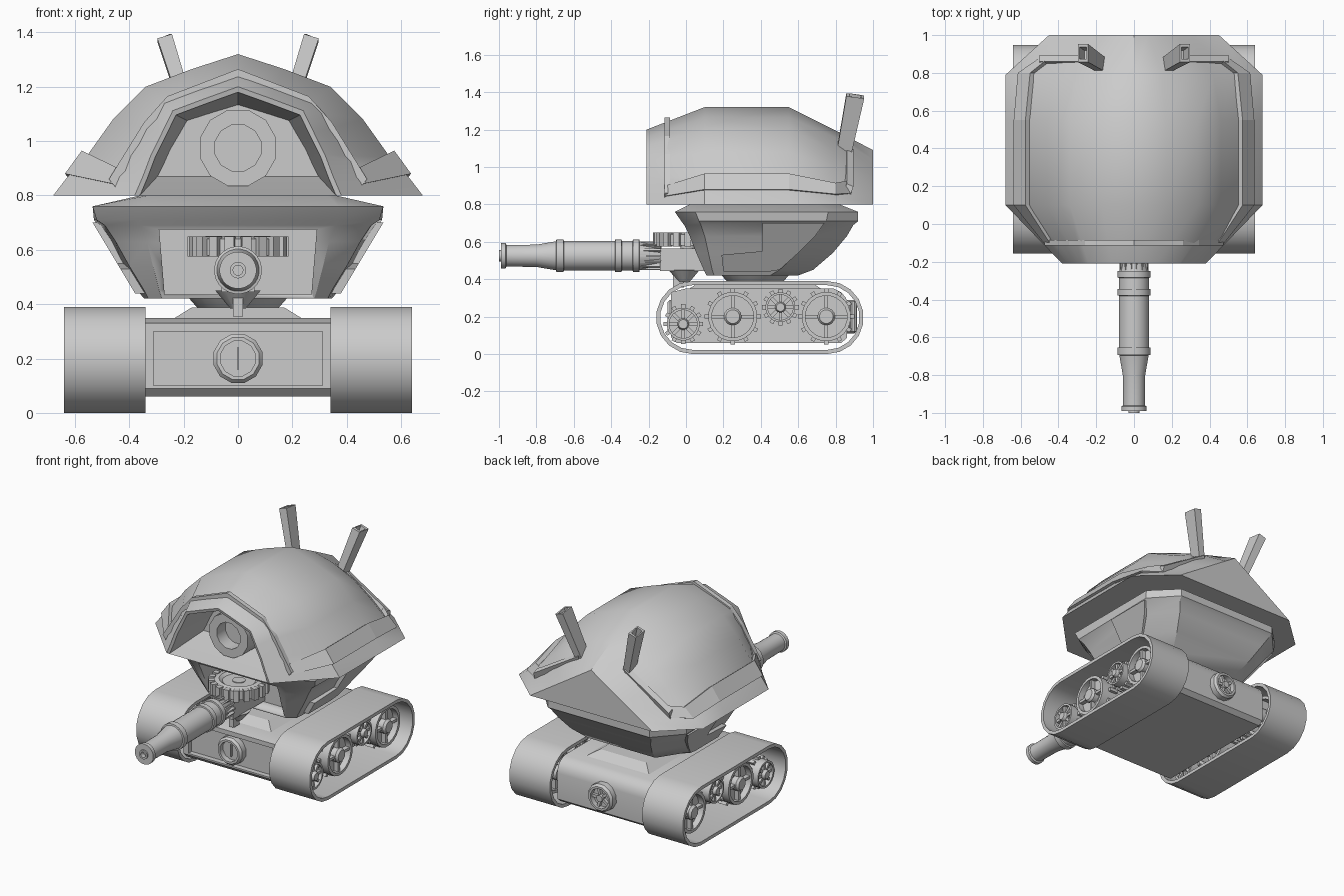
import bpy, bmesh
from math import pi, sin, cos
from mathutils import Matrix, Vector

if "Cube" in bpy.data.objects:
    bpy.data.objects.remove(bpy.data.objects["Cube"])

AX = {'X': Matrix.Rotation(pi / 2, 4, 'Y'), 'Y': Matrix.Rotation(-pi / 2, 4, 'X'), 'Z': Matrix.Identity(4)}


def finish(name, bm, angle=32):
    bmesh.ops.recalc_face_normals(bm, faces=bm.faces)
    me = bpy.data.meshes.new(name)
    bm.to_mesh(me)
    bm.free()
    ob = bpy.data.objects.new(name, me)
    bpy.context.collection.objects.link(ob)
    for o in bpy.context.selected_objects:
        o.select_set(False)
    ob.select_set(True)
    bpy.context.view_layer.objects.active = ob
    if angle:
        bpy.ops.object.shade_smooth_by_angle(angle=angle * pi / 180)
    return ob


def loft(name, rings, wrap=False, angle=32):
    bm = bmesh.new()
    vs = [[bm.verts.new(p) for p in r] for r in rings]
    n = len(vs[0])
    for a, b in zip(vs, vs[1:] + (vs[:1] if wrap else [])):
        for i in range(n):
            j = (i + 1) % n
            bm.faces.new((a[i], a[j], b[j], b[i]))
    if not wrap:
        bm.faces.new(vs[0])
        bm.faces.new(vs[-1])
    return finish(name, bm, angle)


def lathe(name, c, axis, prof, n=24, wrap=False, angle=32):
    m = Matrix.Translation(c) @ AX[axis]
    return loft(name, [[m @ Vector((r * cos(2 * pi * (i + .5) / n), r * sin(2 * pi * (i + .5) / n), h))
                        for i in range(n)] for r, h in prof], wrap, angle)


def boxes(name, mats):
    bm = bmesh.new()
    for m in mats:
        bmesh.ops.create_cube(bm, size=1, matrix=m)
    return finish(name, bm, 0)


def box(c, s):
    return Matrix.Translation(c) @ Matrix.Diagonal((*s, 1))


def spread(c, axis, n, r, size, off=0):
    """n boxes radially around an axis; size = (radial, tangential, axial)"""
    return [Matrix.Translation(c) @ AX[axis] @ Matrix.Rotation(2 * pi * i / n + off, 4, 'Z')
            @ box((r, 0, 0), size) for i in range(n)]


def cut(ob, cutter):
    mod = ob.modifiers.new('cut', 'BOOLEAN')
    mod.operation, mod.object, mod.solver = 'DIFFERENCE', cutter, 'EXACT'
    bpy.context.view_layer.objects.active = ob
    bpy.ops.object.modifier_apply(modifier='cut')
    bpy.data.objects.remove(cutter)


def mirror(half):
    return [(-x, y, z) for x, y, z in reversed(half) if x] + half


# hull with recessed front panel, rounded rear edge
hull_prof = [(-.05, .06), (.83, .06), (.86, .085), (.865, .26), (.855, .3), (.83, .33), (.79, .35), (0, .35), (-.08, .33), (-.08, .09)]
hull = loft('hull', [[(x, y, z) for y, z in hull_prof] for x in (-.345, .345)])
cut(hull, boxes('panel_cutter', [box((0, -.08, .2), (.62, .07, .2))]))
loft('hull_top_plinth', [[(-a, .37 - b, z), (a, .37 - b, z), (a, .37 + b, z), (-a, .37 + b, z)]
                         for a, b, z in ((.24, .36, .345), (.17, .29, .388))], angle=0)

# round hatches front and back
for nm, y, s in (('front', -.045, -1), ('back', .86, 1)):
    lathe(nm + '_hatch_ring', (0, y, .2), 'Y', [(.093, 0), (.093, s * .04), (.08, s * .055), (.066, s * .055), (.066, 0)], 12, True)
    lathe(nm + '_hatch_disc', (0, y, .2), 'Y', [(.068, -s * .01), (.068, s * .02)], 12)
lathe('back_hatch_hub', (0, .87, .2), 'Y', [(.022, 0), (.022, .045)], 12)
boxes('hatch_bars', spread((0, .885, .2), 'Y', 5, .035, (.07, .018, .03)) + [box((0, -.07, .2), (.008, .015, .08))])

# tracks: thin belts open at the sides


def stadium(x, t, n=9):
    r = .195 - t
    pts = []
    for yc, a0 in ((.755, -pi / 2), (.035, pi / 2)):
        pts += [(x, yc + r * cos(a0 + pi * i / n), .195 + r * sin(a0 + pi * i / n)) for i in range(n + 1)]
    return pts


for s, side in ((1, 'right'), (-1, 'left')):
    loft(side + '_track', [stadium(s * .34, 0), stadium(s * .64, 0), stadium(s * .64, .022), stadium(s * .34, .022)], True)
    # toothed wheels: rim, disc, hub, spokes and teeth
    for k, (y, z, r) in enumerate(((-.015, .16, .088), (.25, .2, .132), (.505, .25, .08), (.75, .2, .132))):
        c, nm = (s * .5, y, z), '%s_wheel_%d' % (side, k + 1)
        lathe(nm + '_rim', c, 'X', [(r, -.08), (r, .08), (r * .85, .08), (r * .85, -.08)], 20, True)
        lathe(nm + '_disc', c, 'X', [(r * .9, s * .0), (r * .9, s * .04)], 20)
        lathe(nm + '_hub', c, 'X', [(r * .36, -s * .1), (r * .36, s * .075), (r * .28, s * .09)], 14)
        lathe(nm + '_axle', (s * .42, y, z), 'X', [(r * .2, -.09), (r * .2, .09)], 10)
        boxes(nm + '_teeth', spread(c, 'X', 12, r, (.036, .022, .06))
              + spread(c, 'X', 4 if r > .1 else 8, r * .55, (r * .6, .018, .14)))
    # small tensioner behind the last wheel
    lathe(side + '_tensioner', (s * .5, .895, .2), 'Z', [(.02, -.08), (.02, .08)], 10)
    boxes(side + '_tensioner_arm', [box((s * .46, .87, .2), (.05, .06, .03))])

# turret neck
lathe('turret_neck', (0, .37, 0), 'Z', [(.09, .34), (.15, .385), (.19, .43)], 20)

# lower turret body: height, then half-plan points front to back
body = [(.42, (.28, .11), (.33, .15), (.345, .45), (.2, .6)),
        (.45, (.29, .095), (.345, .14), (.37, .5), (.25, .68)),
        (.54, (.313, .055), (.4, .12), (.427, .6), (.3, .785)),
        (.63, (.335, .02), (.45, .1), (.475, .69), (.34, .86)),
        (.69, (.36, -.01), (.49, .08), (.515, .74), (.37, .895)),
        (.71, (.365, -.025), (.52, .07), (.53, .75), (.375, .92)),
        (.76, (.37, -.06), (.535, .05), (.535, .76), (.375, .92)),
        (.8, (.33, .02), (.36, .1), (.36, .7), (.28, .82))]
turret = loft('lower_turret', [mirror([(x, y, z) for x, y in pts]) for z, *pts in body])
cut(turret, loft('recess_cutter', [[(-.27, y, .435), (.27, y, .435), (.29, y, .675), (-.29, y, .675)] for y in (-.3, .2)]))

# raised side plates on the turret
plate = [(.41, .7), (.74, .7), (.69, .63), (.6, .54), (.5, .45), (.44, .44), (.2, .44), (.19, .53), (.41, .55)]
for s in (1, -1):
    loft('turret_side_plate', [[(s * (.335 + (z - .42) * .6 + d), y, z) for y, z in plate] for d in (-.03, .032)], angle=0)

# upper shell: stations from the recess outwards, then front to back
front = [(0, 1.2), (.12, 1.157), (.24, 1.112), (.28, 1.03), (.32, .95), (.35, .87), (.38, .8)]
full = [(0, 1.32), (.17, 1.265), (.34, 1.2), (.46, 1.08), (.56, .94), (.63, .865), (.68, .8)]
rear = [(0, 1.2), (.15, 1.16), (.3, 1.09), (.42, 1.0), (.52, .91), (.61, .845), (.68, .8)]
tail = [(.45 * i / 6, 1.09 - .29 * i / 6) for i in range(7)]
lip = [(x * .95, .8 + (z - .8) * .95) for x, z in front]
deep = [(x * .78, .87 + (z - .8) * .66) for x, z in front]
lip[-1] = (.36, .801)
stations = [(.06, deep), (-.205, lip), (-.21, front), (.1, full), (.55, full), (.79, rear), (1, tail)]
loft('upper_shell', [mirror([(x, y, z) for x, z in pts]) for y, pts in stations], angle=35)

# eye ring
lathe('eye_ring', (0, 0, .975), 'Y', [(.145, -.1), (.145, .09), (.088, .09), (.088, -.1)], 12, True)
lathe('eye_disc', (0, 0, .975), 'Y', [(.09, -.01), (.09, .05)], 12)

# raised trim over the brow and behind, flat bands along the flanks
brow = [(0, 1.265), (.26, 1.165), (.345, 1.07), (.475, .86)]
brow = [[(x, y, z), (x * .94, y, z - .035)] for y in (-.115, -.085) for x, z in brow]
for s in (1, -1):
    loft('brow_trim', [[(s * p[0], *p[1:]) for p in (*brow[i], *reversed(brow[i + 4]))] for i in range(4)], angle=0)
    band = [(-.11, .44, .9, .47, .845), (.1, .575, .965, .637, .88), (.55, .575, .965, .637, .88), (.8, .55, .915, .615, .855),
            (.88, .45, .93, .5, .86)]
    loft('flank_trim', [[(s * a, y, b), (s * c, y, d), (s * (c - .04), y, d - .01), (s * (a - .04), y, b - .03)]
                        for y, a, b, c, d in band], angle=0)
    tip = [(.5, .9), (.17, 1.1)]
    loft('rear_trim', [[(s * x, .86, z + .01), (s * x, .895, z - .005), (s * x, .88, z - .05), (s * x, .84, z - .04)] for x, z in tip], angle=0)

# hollow ear posts leaning out and back
for s in (1, -1):
    def sect(t, k):
        c = Vector((s * (.175 + .095 * t), .845 + .06 * t, 1.08 + .3 * t))
        return [c + Vector((s * a * .027 * k, b * .048 * k, -a * .008 - b * .006))
                for a, b in ((-1, -1), (1, -1), (1, 1), (-1, 1))]
    loft('ear_post', [sect(0, .8), sect(1, 1), sect(1, .65), sect(.75, .6)], angle=0)

# gun barrel
barrel = [(.018, -.97), (.018, -1), (.03, -1), (.03, -.99), (.068, -.99), (.068, -.965), (.058, -.96), (.06, -.8), (.078, -.695),
          (.088, -.693), (.088, -.655), (.08, -.653), (.08, -.38), (.088, -.378), (.088, -.345), (.08, -.343),
          (.08, -.285), (.088, -.283), (.088, -.25), (.078, -.248), (.05, -.13)]
lathe('gun_barrel', (0, 0, .525), 'Y', barrel, 24)
boxes('barrel_fins', spread((0, -.19, .525), 'Y', 14, .065, (.025, .01, .11)))
boxes('gun_mount', [box((0, .03, .505), (.12, .34, .12)), box((0, -.04, .4), (.035, .06, .09))])
lathe('gun_support', (0, -.01, 0), 'Z', [(.03, .385), (.085, .45)], 16)

# horizontal drive gear
lathe('drive_gear', (0, .01, 0), 'Z', [(.165, .58), (.165, .64), (.12, .65), (.1, .635), (.03, .635)], 32)
lathe('gear_pin', (0, .01, 0), 'Z', [(.04, .5), (.04, .64)], 16)
boxes('gear_teeth', spread((0, .01, .612), 'Z', 18, .166, (.038, .034, .075)))
